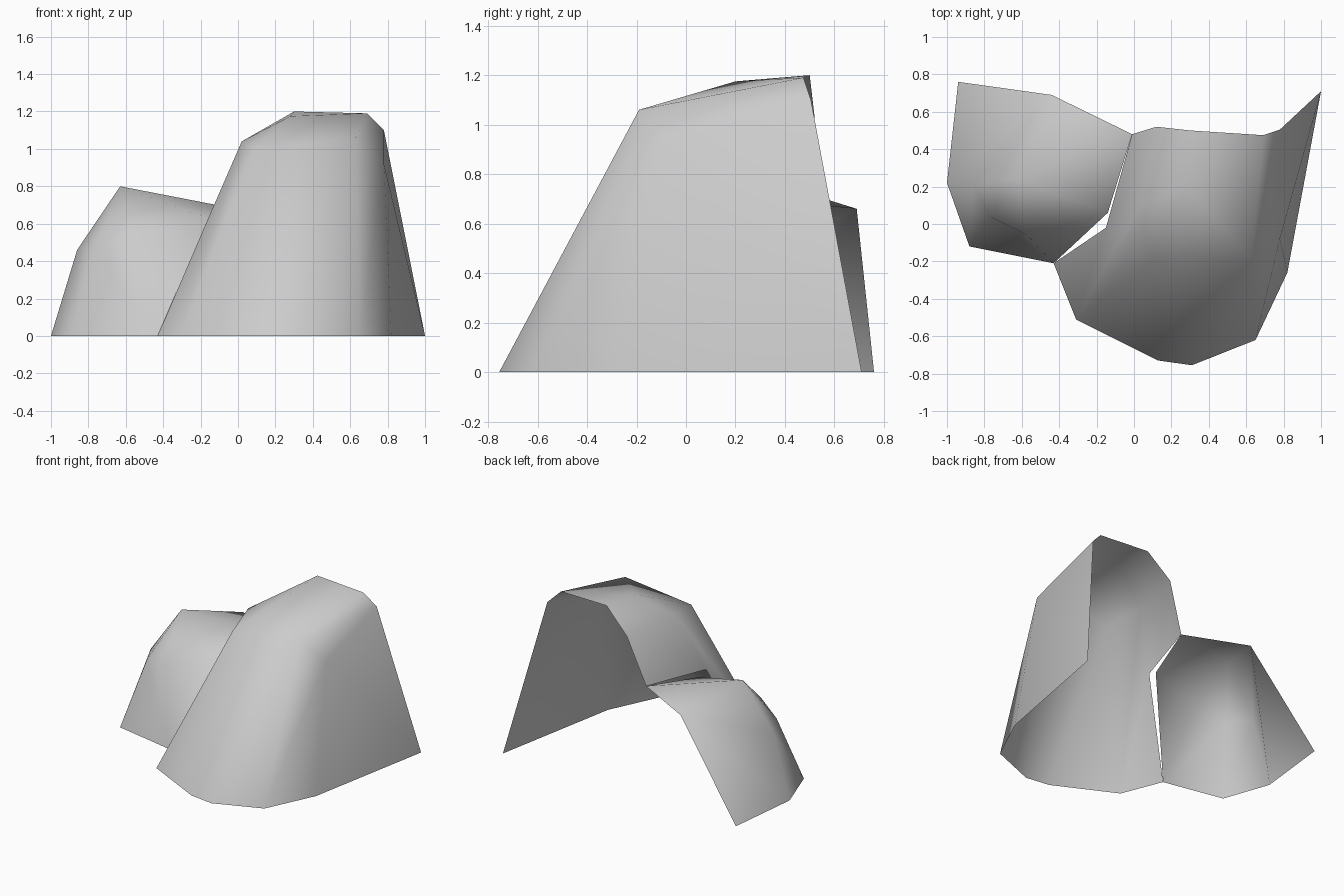
import bpy, bmesh, math

if "Cube" in bpy.data.objects:
    bpy.data.objects.remove(bpy.data.objects["Cube"])

rock_grey = bpy.data.materials.new("rock grey")
rock_grey.diffuse_color = (0.6, 0.6, 0.6, 1)
rock_grey.use_nodes = True
rock_grey.node_tree.nodes["Principled BSDF"].inputs["Base Color"].default_value = rock_grey.diffuse_color


def shell(name, points, faces):
    """Open faceted rock shell from named corner points."""
    bm = bmesh.new()
    corner = {k: bm.verts.new(p) for k, p in points.items()}
    for f in faces.split():
        bm.faces.new([corner[c] for c in f])
    mesh = bpy.data.meshes.new(name)
    bm.to_mesh(mesh)
    bm.free()
    mesh.materials.append(rock_grey)
    ob = bpy.data.objects.new(name, mesh)
    bpy.context.collection.objects.link(ob)
    bpy.ops.object.select_all(action='DESELECT')
    ob.select_set(True)
    bpy.context.view_layer.objects.active = ob
    bpy.ops.object.shade_smooth_by_angle(angle=math.radians(60))


# Tall rock: a-g ground outline, capitals for the crown and open back edge
shell("tall_rock", {
    "a": (-.43, -.21, 0), "b": (-.31, -.51, 0), "c": (.13, -.73, 0),
    "d": (.31, -.755, 0), "e": (.65, -.62, 0), "f": (.82, -.26, 0),
    "g": (1, .71, 0),
    "L": (-.15, -.02, .65), "K": (-.01, .48, .68), "B": (.02, .09, 1.04),
    "F": (.09, -.19, 1.0), "A": (.63, -.19, 1.06), "Q": (.78, -.08, .92),
    "E": (.78, .505, 1.1), "D": (.69, .475, 1.19), "C": (.28, .2, 1.175),
    "T": (.3, .5, 1.2), "S": (.12, .52, 1.03),
}, "abFBL bcF cdAF deA efQA fgQ QgE AQED BFC FAC ADC CDT BCTS LBSK")

# Low rock: a-d ground outline, capitals for the crown and open back edge
shell("low_rock", {
    "a": (-.43, -.21, 0), "b": (-.88, -.12, 0), "c": (-1, .22, 0),
    "d": (-.94, .76, 0),
    "F": (-.86, .21, .46), "G": (-.77, .04, .475), "H": (-.57, -.06, .54),
    "I": (-.14, .06, .62), "P": (-.63, .24, .8), "K": (-.01, .48, .68),
    "R": (-.44, .69, .66),
}, "aHGb aIH bGFc cFRd FPR PKR PIK PHI PGH PFG")

# Both shells face outwards
for ob in bpy.data.objects:
    bm = bmesh.new()
    bm.from_mesh(ob.data)
    bmesh.ops.recalc_face_normals(bm, faces=bm.faces)
    if sum(f.normal.z * f.calc_area() for f in bm.faces) < 0:
        bmesh.ops.reverse_faces(bm, faces=bm.faces)
    bm.to_mesh(ob.data)
    bm.free()
